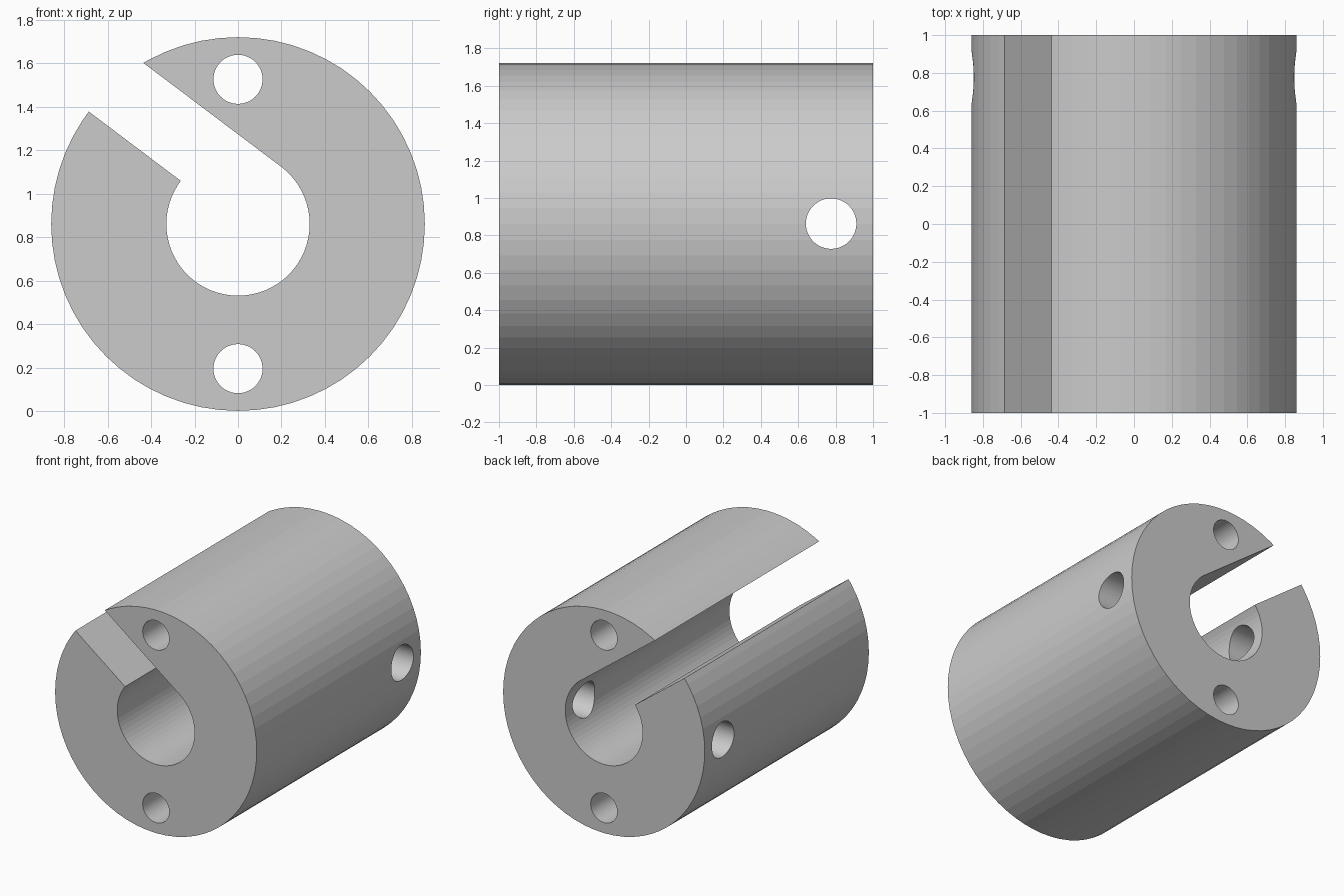
import bpy, bmesh
from math import radians, sin, cos, asin, degrees, pi, ceil, floor

if "Cube" in bpy.data.objects:
    bpy.data.objects.remove(bpy.data.objects["Cube"])

R, BORE, ZC = 0.86, 0.33, 0.861   # outer radius, bore radius, axis height
SLOT = 143.0                      # direction in which the slot opens (degrees)
STEP = 360 / 64                   # facet angle


def arc(r, a, b):
    """Points from angle a to b (degrees, a < b), passing through every facet angle."""
    mids = [k * STEP for k in range(floor(a / STEP) + 1, ceil(b / STEP))]
    angles = [a] + [m for m in mids if m - a > 0.3 and b - m > 0.3] + [b]
    return [(r * cos(radians(t)), ZC + r * sin(radians(t))) for t in angles]


# Split sleeve: slotted ring profile, extruded along y
outer = arc(R, SLOT, SLOT - degrees(asin(BORE / R)) + 360)
inner = arc(BORE, SLOT, SLOT - 90 + 360)
profile = outer + inner[::-1]

bm = bmesh.new()
face = bm.faces.new([bm.verts.new((x, -1, z)) for x, z in profile])
ext = bmesh.ops.extrude_face_region(bm, geom=[face])
bmesh.ops.translate(bm, vec=(0, 2, 0),
                    verts=[v for v in ext["geom"] if isinstance(v, bmesh.types.BMVert)])
bmesh.ops.recalc_face_normals(bm, faces=bm.faces)
mesh = bpy.data.meshes.new("split_sleeve")
bm.to_mesh(mesh)
bm.free()
sleeve = bpy.data.objects.new("split_sleeve", mesh)
bpy.context.collection.objects.link(sleeve)


def drill(name, radius, location, rotation):
    """Cut a round through hole in the sleeve."""
    bpy.ops.mesh.primitive_cylinder_add(vertices=48, radius=radius, depth=3,
                                        location=location, rotation=rotation)
    cutter = bpy.context.object
    cutter.name = name
    cutter.hide_render = True
    mod = sleeve.modifiers.new(name, 'BOOLEAN')
    mod.operation = 'DIFFERENCE'
    mod.solver = 'EXACT'
    mod.object = cutter
    bpy.context.view_layer.objects.active = sleeve
    bpy.ops.object.modifier_apply(modifier=name)
    bpy.data.objects.remove(cutter, do_unlink=True)


# Lengthwise holes above and below the bore
for side, name in ((1, "upper_hole"), (-1, "lower_hole")):
    drill(name, 0.113, (0, 0, ZC + side * 0.666), (pi / 2, 0, 0))

# Cross pin hole near the back
drill("cross_hole", 0.135, (0, 0.776, ZC + 0.002), (0, pi / 2, 0))
